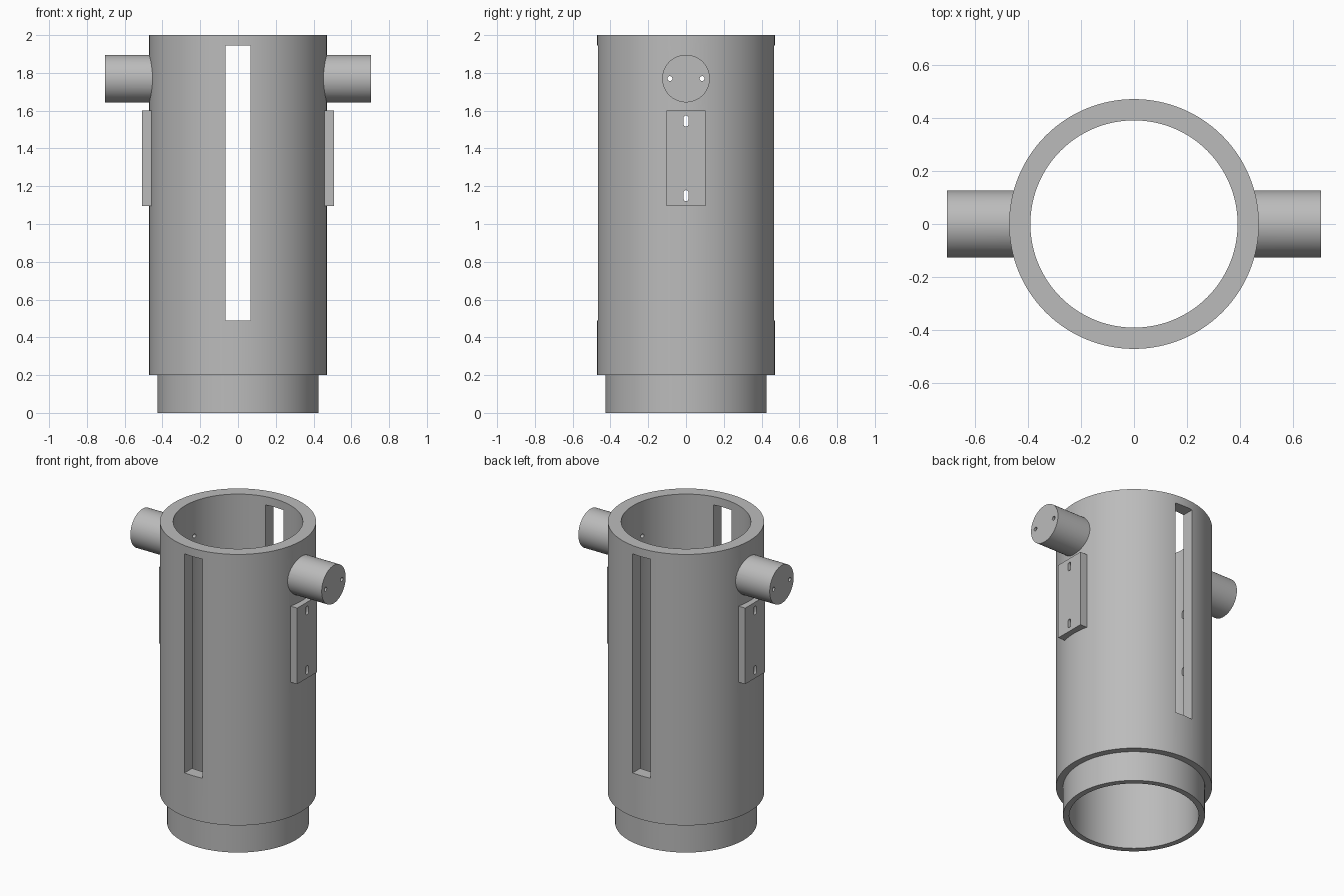
import bpy, bmesh, math

cube = bpy.data.objects.get("Cube")
if cube:
    bpy.data.objects.remove(cube, do_unlink=True)

# Single flat colour
grey = bpy.data.materials.new("plain grey")
grey.use_nodes = True
colour = (0.5, 0.5, 0.5, 1)
grey.diffuse_color = colour
grey.node_tree.nodes["Principled BSDF"].inputs["Base Color"].default_value = colour


def prism(name, outline, start, end):
    """Extrude a closed 3D outline from start to end (offset vectors)."""
    bm = bmesh.new()
    verts = [bm.verts.new([p + s for p, s in zip(pt, start)]) for pt in outline]
    face = bm.faces.new(verts)
    extruded = bmesh.ops.extrude_face_region(bm, geom=[face])["geom"]
    moved = [v for v in extruded if isinstance(v, bmesh.types.BMVert)]
    bmesh.ops.translate(bm, verts=moved, vec=[e - s for e, s in zip(end, start)])
    bmesh.ops.recalc_face_normals(bm, faces=bm.faces)
    mesh = bpy.data.meshes.new(name)
    bm.to_mesh(mesh)
    bm.free()
    mesh.materials.append(grey)
    ob = bpy.data.objects.new(name, mesh)
    bpy.context.collection.objects.link(ob)
    return ob


def upright(name, radius, z0, z1, sides=128):
    angles = [math.tau * i / sides for i in range(sides)]
    ring = [(radius * math.cos(a), radius * math.sin(a), 0) for a in angles]
    return prism(name, ring, (0, 0, z0), (0, 0, z1))


def crossbar(name, radius, y, z, half_x, stretch=0, sides=48):
    """Round or capsule-shaped bar through the body along x."""
    ring = []
    for i in range(sides):
        a = math.tau * (i + 0.5) / sides
        lift = math.copysign(stretch, math.sin(a))
        ring.append((0, y + radius * math.cos(a), z + radius * math.sin(a) + lift))
    return prism(name, ring, (-half_x, 0, 0), (half_x, 0, 0))


def block(name, half_x, half_y, z0, z1):
    outline = [(-half_x, -half_y, 0), (half_x, -half_y, 0),
               (half_x, half_y, 0), (-half_x, half_y, 0)]
    return prism(name, outline, (0, 0, z0), (0, 0, z1))


def combine(target, tool, operation):
    tool.hide_render = True
    mod = target.modifiers.new(tool.name, "BOOLEAN")
    mod.operation = operation
    mod.solver = "EXACT"
    mod.object = tool
    bpy.context.view_layer.objects.active = target
    bpy.ops.object.modifier_apply(modifier=mod.name)
    bpy.data.objects.remove(tool, do_unlink=True)


# Solid outer shape: sleeve, stepped neck, side trunnions and mounting pads
body = upright("slotted_tube_housing", 0.47, 0.2, 2.0)
combine(body, upright("neck", 0.427, 0, 0.3), "UNION")
combine(body, crossbar("trunnions", 0.126, 0, 1.77, 0.703, sides=64), "UNION")
combine(body, block("mounting_pads", 0.508, 0.104, 1.095, 1.6), "UNION")

# Central bore, front and back slots
combine(body, upright("bore", 0.39, -0.1, 2.1), "DIFFERENCE")
slot = prism("slots", [(-0.066, 0, 0.49), (0.066, 0, 0.49),
                       (0.066, 0, 1.945), (-0.066, 0, 1.945)], (0, -1, 0), (0, 1, 0))
combine(body, slot, "DIFFERENCE")

# Pin holes through the trunnions, elongated bolt holes through the pads
for y in (-0.085, 0.085):
    combine(body, crossbar("pin_hole", 0.013, y, 1.77, 1, sides=20), "DIFFERENCE")
for z in (1.15, 1.545):
    combine(body, crossbar("bolt_hole", 0.013, 0, z, 1, 0.016, 20), "DIFFERENCE")

bpy.ops.object.select_all(action="DESELECT")
body.select_set(True)
bpy.context.view_layer.objects.active = body
bpy.ops.object.shade_smooth_by_angle(angle=math.radians(30))
